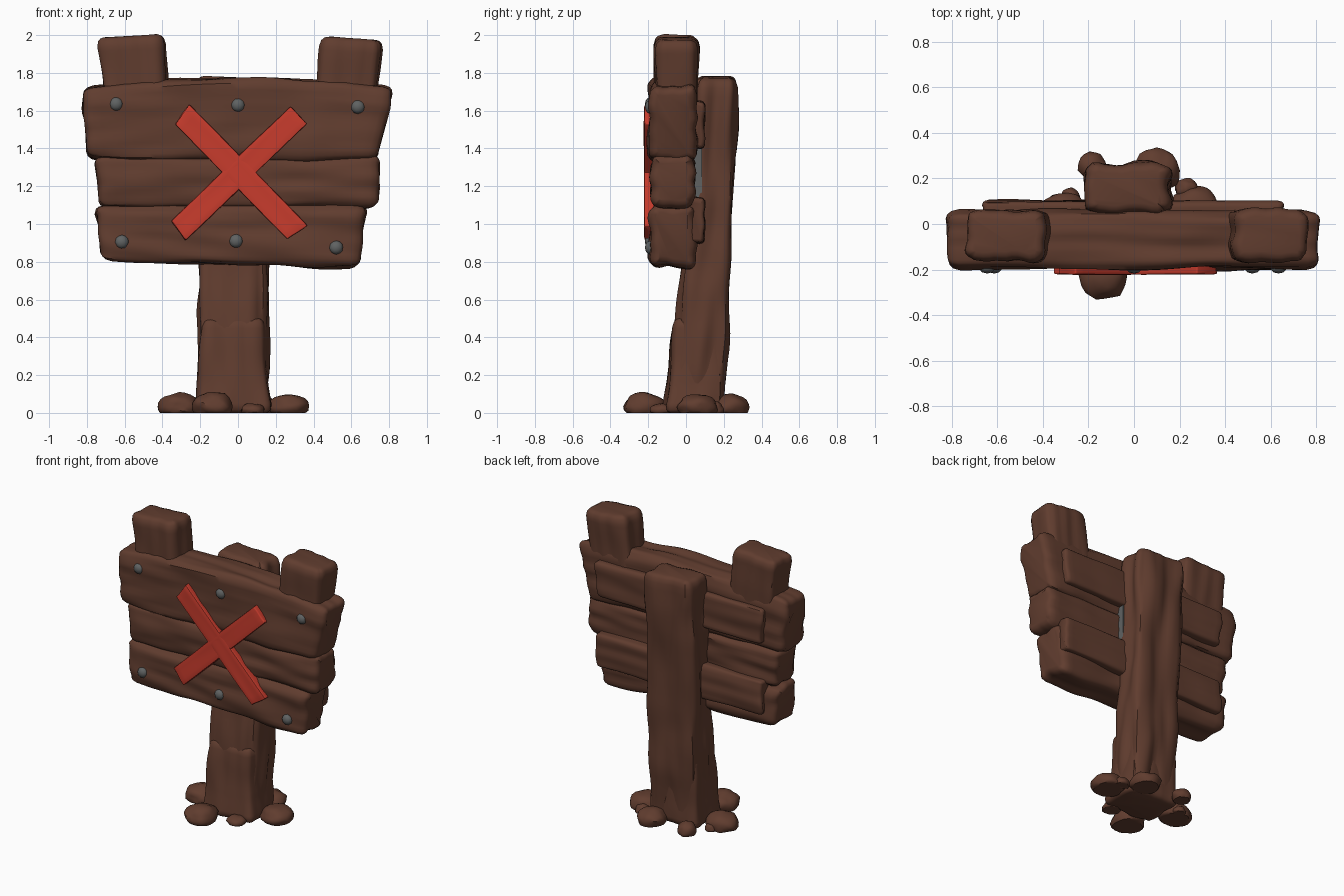
import bpy, bmesh, math, random
from mathutils import Vector, noise

if "Cube" in bpy.data.objects:
    bpy.data.objects.remove(bpy.data.objects["Cube"])

random.seed(4)


def material(name, rgb):
    m = bpy.data.materials.new(name)
    m.diffuse_color = (*rgb, 1)
    m.use_nodes = True
    m.node_tree.nodes["Principled BSDF"].inputs["Base Color"].default_value = m.diffuse_color
    return m


WOOD = material("brown_wood", (0.118, 0.046, 0.028))
RED = material("red_paint", (0.58, 0.045, 0.026))
METAL = material("grey_metal", (0.115, 0.122, 0.122))


def finish(name, bm, mat, angle=40):
    bmesh.ops.recalc_face_normals(bm, faces=bm.faces)
    me = bpy.data.meshes.new(name)
    bm.to_mesh(me)
    bm.free()
    ob = bpy.data.objects.new(name, me)
    bpy.context.collection.objects.link(ob)
    me.materials.append(mat)
    bpy.ops.object.select_all(action='DESELECT')
    ob.select_set(True)
    bpy.context.view_layer.objects.active = ob
    bpy.ops.object.shade_smooth_by_angle(angle=math.radians(angle))
    return ob


def beam(name, qa, qb, r, amp, mat=WOOD, side=14, stations=36, arch=0, jag=0.02, grain=15):
    """Rounded, grained beam between two end quads (corner order 00, 10, 11, 01)."""
    qa, qb = [Vector(c) for c in qa], [Vector(c) for c in qb]
    hu = ((qa[1] - qa[0]).length + (qb[1] - qb[0]).length) / 4
    hv = ((qa[3] - qa[0]).length + (qb[3] - qb[0]).length) / 4
    axis = sum(qb, Vector()) / 4 - sum(qa, Vector()) / 4
    length = axis.length
    axis.normalize()
    seed = random.uniform(0, 50)
    # rectangle outline, rounded at its corners
    outline = []
    for k in range(4 * side):
        s, f = k // side, 2 * (k % side) / side - 1
        outline.append([(f * hu, -hv), (hu, f * hv), (-f * hu, hv), (-hu, -f * hv)][s])
    dist = [0, r * .12, r * .4, r]
    dist += [r + (length - 2 * r) * i / stations for i in range(1, stations)]
    dist += [length - d for d in (r, r * .4, r * .12, 0)]
    bm = bmesh.new()
    rings = []
    for d in dist:
        t = d / length
        e = max(0, 1 - min(d, length - d) / r)
        inset = r * (1 - math.sqrt(max(0, 1 - e * e)))
        ring = []
        for px, py in outline:
            p = Vector((px, py))
            q = Vector((max(-hu + r, min(hu - r, px)), max(-hv + r, min(hv - r, py))))
            n = (p - q).normalized()
            g = noise.noise(Vector((d * 2.2 + seed, px * grain, py * grain)))
            g += .6 * noise.noise(Vector((d * 5 + seed, px * 4, py * 4 + 9)))
            p = q + n * (r - inset * .8 + amp * g)
            u, v = (p.x / hu + 1) / 2, (p.y / hv + 1) / 2
            ends = [(c[0] * (1 - u) + c[1] * u) * (1 - v) + (c[3] * (1 - u) + c[2] * u) * v
                    for c in (qa, qb)]
            w = ends[0].lerp(ends[1], t)
            w += axis * (2 * t - 1) * jag * noise.noise(Vector((seed, px * 8, py * 8 + t * 3)))
            w.z += arch * math.sin(math.pi * t) * v
            ring.append(bm.verts.new(w))
        rings.append(ring)
    m = 4 * side
    for a, b in zip(rings, rings[1:]):
        for i in range(m):
            bm.faces.new((a[i], a[(i + 1) % m], b[(i + 1) % m], b[i]))
    bm.faces.new(rings[0])
    bm.faces.new(rings[-1])
    return finish(name, bm, mat)


def board(name, tl, tr, br, bl, y0, y1, r, amp, **kw):
    """Horizontal board given by its front outline and depth range."""
    def end(lo, hi):
        return [(lo[0], y0, lo[1]), (lo[0], y1, lo[1]), (hi[0], y1, hi[1]), (hi[0], y0, hi[1])]
    return beam(name, end(bl, tl), end(br, tr), r, amp, **kw)


def upright(name, bottom, top, r, amp, **kw):
    """Vertical beam; each end is x0, x1, y0, y1, z at x0, z at x1."""
    quads = [[(a, c, z0), (b, c, z1), (b, d, z1), (a, d, z0)]
             for a, b, c, d, z0, z1 in (bottom, top)]
    return beam(name, *quads, r, amp, **kw)


# main post leaning back, with a flared foot
upright("post", (-.205, .15, -.08, .19, .0, .0), (-.205, .155, .045, .27, 1.785, 1.77),
        .05, .026, jag=0, grain=13)
upright("post_foot", (-.225, .175, -.11, .195, 0, 0), (-.19, .14, -.06, .185, .5, .5),
        .04, .02, jag=0, grain=13)

# three front boards
board("top_board", (-.83, 1.72), (.825, 1.725), (.74, 1.335), (-.79, 1.345),
      -.195, .055, .05, .016, arch=.05)
board("middle_board", (-.76, 1.35), (.755, 1.37), (.74, 1.085), (-.725, 1.085),
      -.185, .045, .05, .018)
board("bottom_board", (-.755, 1.095), (.685, 1.10), (.635, .765), (-.725, .81),
      -.19, .05, .05, .016)

# two battens on the back
for n, z0, z1 in (("upper", 1.40, 1.65), ("lower", .90, 1.14)):
    board(n + "_back_batten", (-.66, z1), (.65, z1), (.64, z0), (-.65, z0),
          .0, .10, .025, .009)

# stubs sticking out above the boards
upright("left_stub", (-.69, -.355, -.165, .06, 1.55, 1.55),
        (-.74, -.385, -.165, .065, 1.985, 2.005), .05, .014, stations=16, jag=.005)
upright("right_stub", (.39, .715, -.165, .06, 1.55, 1.55),
        (.445, .765, -.165, .065, 1.995, 1.97), .05, .014, stations=16, jag=.005)

# red cross
for name, a, b in (("cross_bar_falling", (-.295, 1.58), (.315, .955)),
                   ("cross_bar_rising", (-.315, .965), (.32, 1.575))):
    a, b = Vector((a[0], 0, a[1])), Vector((b[0], 0, b[1]))
    n = (b - a).normalized().cross(Vector((0, 1, 0))) * .064
    quads = [[p - n + Vector((0, -.222, 0)), p + n + Vector((0, -.222, 0)),
              p + n + Vector((0, -.165, 0)), p - n + Vector((0, -.165, 0))] for p in (a, b)]
    beam(name, *quads, .008, .003, RED, side=8, stations=20, jag=.02)

# nail heads
for i, (x, z) in enumerate([(-.645, 1.635), (0, 1.63), (.635, 1.62),
                            (-.615, .905), (-.01, .91), (.52, .875)]):
    bm = bmesh.new()
    bmesh.ops.create_icosphere(bm, subdivisions=2, radius=.037)
    for v in bm.verts:
        v.co = Vector((x, -.19, z)) + Vector((v.co.x, v.co.y * .75, v.co.z))
    finish(f"nail_{i + 1}", bm, METAL)

# metal strip between post and boards
bm = bmesh.new()
bmesh.ops.create_cube(bm, size=1)
for v in bm.verts:
    v.co = Vector((.155 + v.co.x * .02, .055 + v.co.y * .06, 1.17 + v.co.z * .46))
finish("metal_strip", bm, METAL)

# clods of earth around the foot: x, y, half width, half depth, height
for i, (x, y, rx, ry, h) in enumerate([
        (-.13, -.22, .11, .11, .11), (-.31, .04, .11, .10, .105), (.27, .06, .11, .11, .10),
        (.10, .235, .10, .10, .10), (-.185, .255, .06, .06, .085), (.08, -.13, .065, .06, .05),
        (.23, .155, .05, .045, .06), (-.28, .12, .04, .04, .05)]):
    bm = bmesh.new()
    bmesh.ops.create_icosphere(bm, subdivisions=3, radius=1)
    for v in bm.verts:
        k = 1 + .16 * noise.noise(v.co * 1.6 + Vector((i * 7, 0, 0)))
        c = v.co * k
        v.co = (x + c.x * rx, y + c.y * ry, max(0, h * .3 + c.z * h * .7))
    finish(f"earth_clod_{i + 1}", bm, WOOD)
